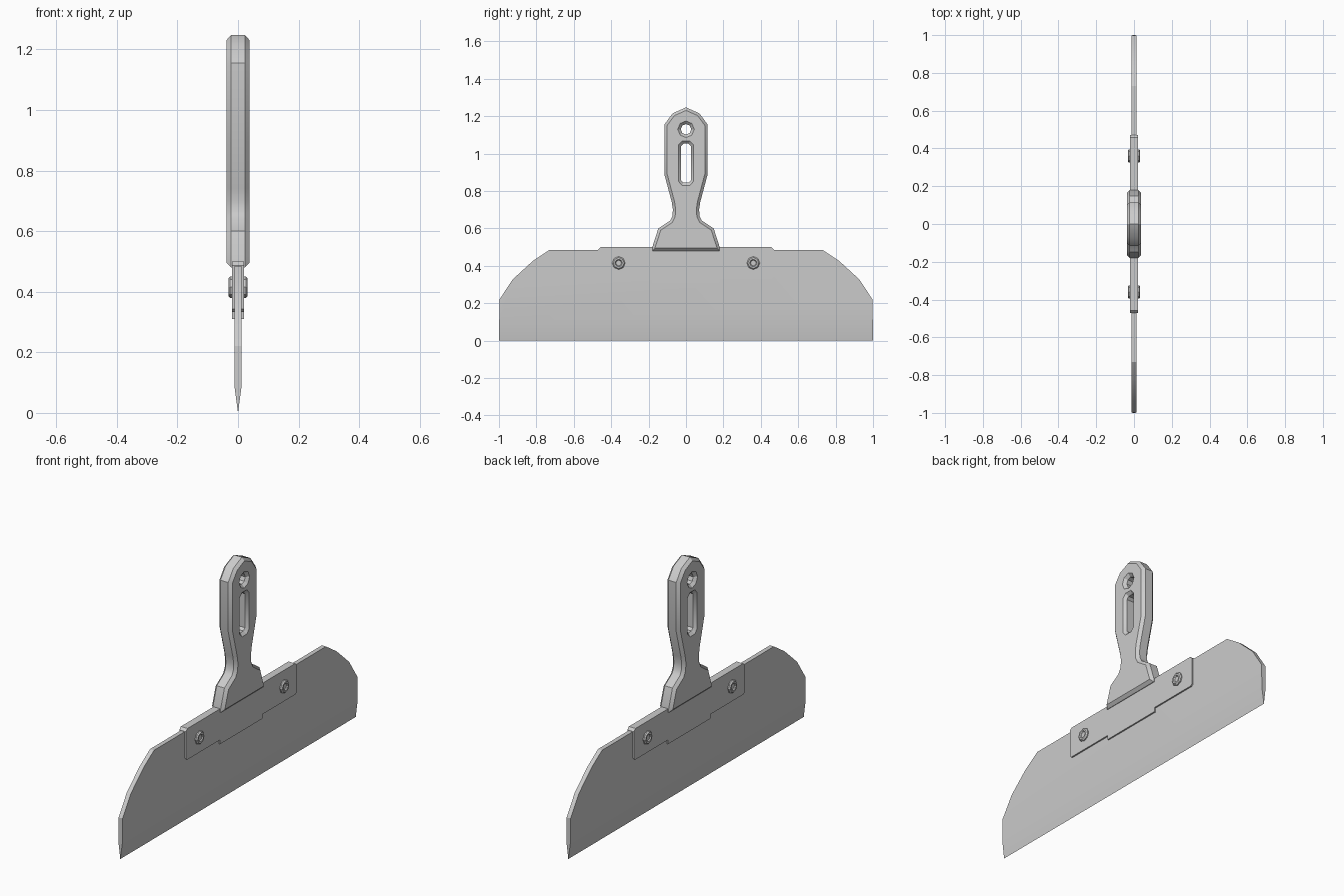
import bpy, bmesh
from math import pi, cos, sin, radians
from mathutils import Matrix

cube = bpy.data.objects.get("Cube")
if cube:
    bpy.data.objects.remove(cube)

GREY = (0.6, 0.6, 0.6, 1)
metal = bpy.data.materials.new("plain grey")
metal.diffuse_color = GREY
metal.use_nodes = True
metal.node_tree.nodes["Principled BSDF"].inputs["Base Color"].default_value = GREY

# Outlines are drawn in (y, z) and given thickness along x
STAND = Matrix(((0, 0, 1, 0), (1, 0, 0, 0), (0, 1, 0, 0), (0, 0, 0, 1)))


def mirrored(half):
    """Close a right-hand half outline with its mirror image."""
    return half + [(-y, z) for y, z in reversed(half) if y > 0]


def add_object(name, data):
    obj = bpy.data.objects.new(name, data)
    bpy.context.collection.objects.link(obj)
    bpy.ops.object.select_all(action='DESELECT')
    obj.select_set(True)
    bpy.context.view_layer.objects.active = obj
    return obj


def finish(obj, angle=30):
    obj.data.materials.clear()
    obj.data.materials.append(metal)
    bpy.ops.object.shade_smooth_by_angle(angle=radians(angle))


def mesh_object(name, bm):
    bmesh.ops.recalc_face_normals(bm, faces=bm.faces)
    mesh = bpy.data.meshes.new(name)
    bm.to_mesh(mesh)
    bm.free()
    finish(add_object(name, mesh))


def slab(outline, half):
    """Flat prism of an outline, centred on x = 0."""
    bm = bmesh.new()
    face = bm.faces.new([bm.verts.new((-half, y, z)) for y, z in outline])
    top = bmesh.ops.extrude_face_region(bm, geom=[face])["geom"]
    bmesh.ops.translate(bm, vec=(2 * half, 0, 0),
                        verts=[v for v in top if isinstance(v, bmesh.types.BMVert)])
    return bm


# Blade with a ground cutting edge
bm = slab(mirrored([(1, 0), (0.997, 0.22), (0.927, 0.327), (0.82, 0.425), (0.73, 0.485)]), 0.012)
bmesh.ops.bisect_plane(bm, geom=bm.verts[:] + bm.edges[:] + bm.faces[:],
                       plane_co=(0, 0, 0.09), plane_no=(0, 0, 1))
for v in bm.verts:
    if v.co.z < 0.001:
        v.co.x = 0
bmesh.ops.remove_doubles(bm, verts=bm.verts, dist=0.0005)
mesh_object("blade", bm)

# Clamp plate with a deeper middle
mesh_object("clamp_plate", slab(mirrored(
    [(0.18, 0.31), (0.18, 0.333), (0.46, 0.333), (0.47, 0.343),
     (0.47, 0.487), (0.457, 0.5)]), 0.02))

# Rivets: turned profile with a dished head on both sides
head = [(0.035, 0.026), (0.029, 0.032), (0.02, 0.032), (0.015, 0.026), (0, 0.026)]
profile = [(r, -x) for r, x in reversed(head)] + head
for name, y in (("front_rivet", -0.36), ("back_rivet", 0.36)):
    bm = bmesh.new()
    verts = [bm.verts.new((x, y + r, 0.415)) for r, x in profile]
    edges = [bm.edges.new(pair) for pair in zip(verts, verts[1:])]
    bmesh.ops.spin(bm, geom=verts + edges, cent=(0, y, 0.415), axis=(1, 0, 0),
                   angle=2 * pi, steps=8)
    bmesh.ops.remove_doubles(bm, verts=bm.verts, dist=0.0005)
    mesh_object(name, bm)

# Handle: chamfered outline with a hanging hole and a slot
grip = mirrored([(0.18, 0.48), (0.18, 0.5), (0.148, 0.6), (0.085, 0.642), (0.073, 0.665),
                 (0.07, 0.7), (0.076, 0.74), (0.116, 0.89), (0.116, 1.155),
                 (0.072, 1.215), (0, 1.247)])
hole = [(0.028 * cos(a * pi / 4), 1.13 + 0.028 * sin(a * pi / 4)) for a in range(8)]
slot = mirrored([(0.014, 0.845), (0.026, 0.858), (0.026, 1.04), (0.014, 1.053)])

curve = bpy.data.curves.new("handle", 'CURVE')
curve.dimensions = '2D'
curve.fill_mode = 'BOTH'
curve.extrude = 0.023
curve.bevel_depth = 0.015
curve.bevel_resolution = 0
curve.offset = -0.015
for outline in (grip, hole, slot):
    spline = curve.splines.new('POLY')
    spline.points.add(len(outline) - 1)
    for point, (y, z) in zip(spline.points, outline):
        point.co = (y, z, 0, 1)
    spline.use_cyclic_u = True
handle = add_object("handle", curve)
bpy.ops.object.convert(target='MESH')
handle = bpy.context.object
handle.data.transform(STAND)
bm = bmesh.new()
bm.from_mesh(handle.data)
bmesh.ops.remove_doubles(bm, verts=bm.verts, dist=0.0005)
bmesh.ops.recalc_face_normals(bm, faces=bm.faces)
bm.to_mesh(handle.data)
bm.free()
finish(handle)
